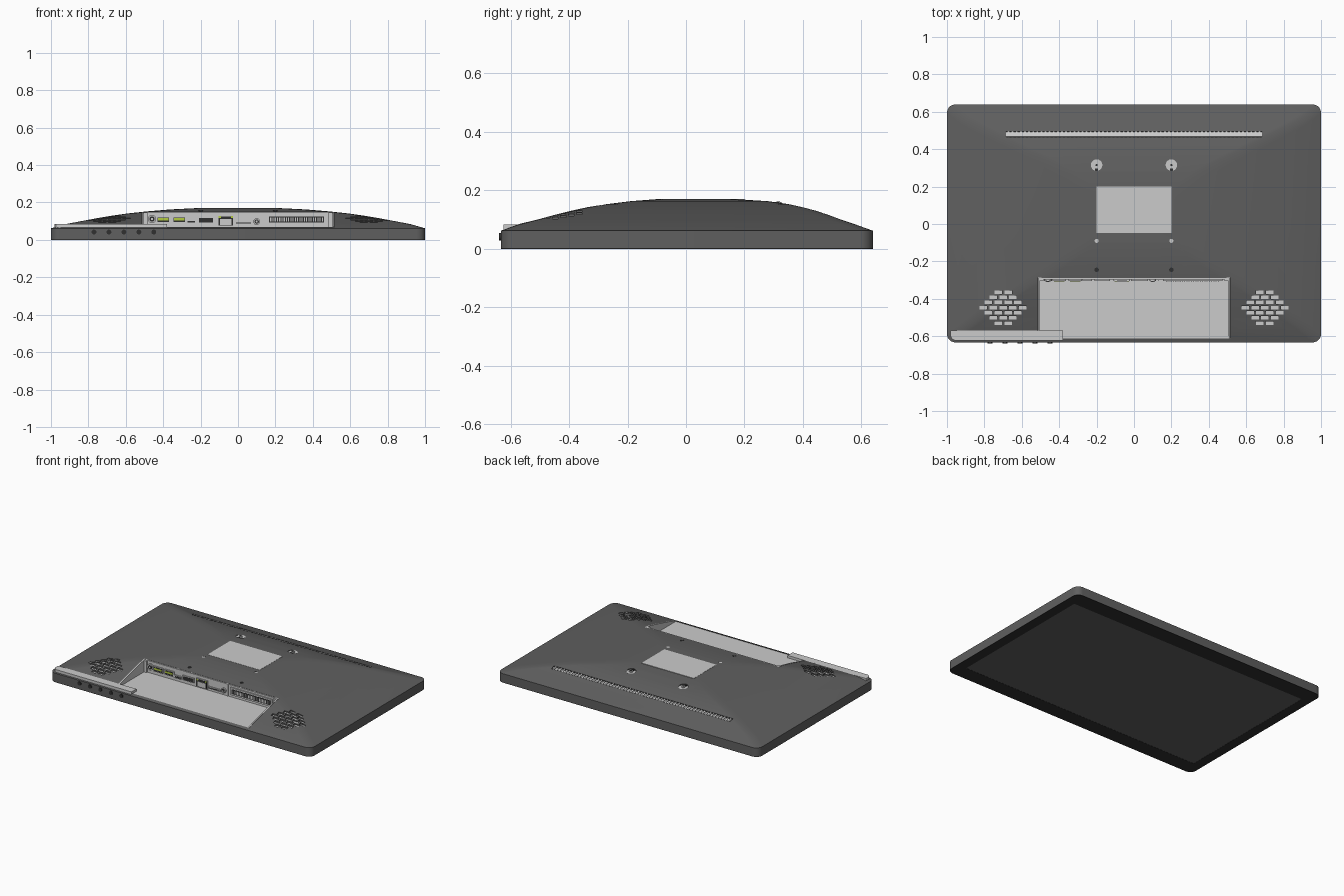
import bpy, bmesh, math
from mathutils import Matrix, Vector

if "Cube" in bpy.data.objects:
    bpy.data.objects.remove(bpy.data.objects["Cube"])

# Back dome levels: height, half width, rear and front y limits
LEVELS = [(.062, 1, -.633, .639), (.085, .92, -.567, .575), (.10, .84, -.505, .53),
          (.115, .76, -.45, .49), (.13, .67, -.39, .445), (.142, .585, -.335, .40),
          (.153, .48, -.27, .35), (.163, .36, -.19, .28), (.17, .22, -.10, .17)]


def material(name, *rgb):
    m = bpy.data.materials.new(name)
    m.diffuse_color = (*rgb, 1)
    m.use_nodes = True
    m.node_tree.nodes["Principled BSDF"].inputs["Base Color"].default_value = m.diffuse_color
    return m


SHELL = material("shell_grey", .115, .115, .115)
DARK = material("bezel_dark", .03, .03, .03)
GREEN = material("port_green", .45, .6, .05)


def finish(name, bm, mat=None):
    bmesh.ops.recalc_face_normals(bm, faces=bm.faces)
    me = bpy.data.meshes.new(name)
    bm.to_mesh(me)
    bm.free()
    me.shade_smooth()
    me.set_sharp_from_angle(angle=math.radians(30))
    ob = bpy.data.objects.new(name, me)
    bpy.context.collection.objects.link(ob)
    if mat:
        me.materials.append(mat)
    return ob


def box(bm, x0, x1, y0, y1, z0, z1, tilt=0):
    c = Vector(((x0 + x1) / 2, (y0 + y1) / 2, (z0 + z1) / 2))
    m = Matrix.Translation(c) @ Matrix.Rotation(tilt, 4, 'X') @ Matrix.Diagonal((x1 - x0, y1 - y0, z1 - z0, 1))
    bmesh.ops.create_cube(bm, size=1, matrix=m)


def cyl(bm, c, r, depth, axis='Z', n=24):
    m = Matrix.Translation(c)
    if axis == 'Y':
        m = m @ Matrix.Rotation(math.pi / 2, 4, 'X')
    bmesh.ops.create_cone(bm, cap_ends=True, segments=n, radius1=r, radius2=r, depth=depth, matrix=m)


def ring(hx, y0, y1, r, z, n=7):
    pts = []
    for k, (cx, cy) in enumerate([(hx - r, y1 - r), (r - hx, y1 - r), (r - hx, y0 + r), (hx - r, y0 + r)]):
        for i in range(n + 1):
            a = math.pi / 2 * (k + i / n)
            pts.append((cx + r * math.cos(a), cy + r * math.sin(a), z))
    return pts


def loft(bm, rings, closed=False):
    vs = [[bm.verts.new(p) for p in r] for r in rings]
    n = len(vs[0])
    for a, b in zip(vs, vs[1:] + vs[:1] if closed else vs[1:]):
        for i in range(n):
            bm.faces.new((a[i], a[(i + 1) % n], b[(i + 1) % n], b[i]))
    if not closed:
        bm.faces.new(vs[0])
        bm.faces.new(vs[-1])


def interp(v, col):
    for a, b in zip(LEVELS, LEVELS[1:]):
        if abs(v) >= abs(b[col]):
            t = (abs(a[col]) - abs(v)) / (abs(a[col]) - abs(b[col]))
            return a[0] + t * (b[0] - a[0])
    return LEVELS[-1][0]


def height(x, y):
    return min(interp(x, 1), interp(y, 2 if y < 0 else 3))


# Shell with domed back
bm = bmesh.new()
loft(bm, [ring(1, -.633, .639, .045, .003)] + [ring(hx, a, b, .045, z) for z, hx, a, b in LEVELS])
shell = finish("back_shell", bm, SHELL)

# Speaker hole positions, keyhole and vent placement
holes = [(s * .7 + (i - (n - 1) / 2) * .053, -.447 + (r - 3) * .0275)
         for s in (-1, 1) for r, n in enumerate((2, 3, 4, 5, 4, 3, 2)) for i in range(n)]
VENT_Y, TILT = .48, -math.atan(.03 / .085)
vent_z = height(0, VENT_Y)

# Cutter for recess, vent, speaker holes and keyholes
bm = bmesh.new()
box(bm, -.515, .515, -.612, -.288, .062, .3)
box(bm, -.685, .685, VENT_Y - .015, VENT_Y + .015, vent_z - .012, vent_z + .012, TILT)
for x, y in holes:
    h = height(x, y)
    box(bm, x - .02, x + .02, y - .0095, y + .0095, h - .014, h + .03)
for x in (-.2, .2):
    cyl(bm, (x, .315, .17), .031, .04)
    cyl(bm, (x, -.09, .18), .011, .04)
    cyl(bm, (x, -.245, .18), .012, .06)
cutter = finish("cutter", bm)
cutter.hide_render = True
mod = shell.modifiers.new("cut", 'BOOLEAN')
mod.object, mod.operation, mod.solver = cutter, 'DIFFERENCE', 'EXACT'
bpy.context.view_layer.objects.active = shell
bpy.ops.object.modifier_apply(modifier="cut")
bpy.data.objects.remove(cutter)
shell.data.set_sharp_from_angle(angle=math.radians(30))

# Front bezel and screen on the underside
bm = bmesh.new()
loft(bm, [ring(1, -.633, .639, .045, .003), ring(1, -.633, .639, .045, 0),
          ring(.932, -.528, .528, .003, 0), ring(.932, -.528, .528, .003, .003)], closed=True)
finish("front_bezel", bm, DARK)
bm = bmesh.new()
box(bm, -.932, .932, -.528, .528, .001, .0028)
finish("screen", bm, SHELL)

# Recess lining: floor, back wall, side walls following the dome
bm = bmesh.new()
box(bm, -.514, .514, -.611, -.289, .061, .067)
finish("recess_floor", bm)
bm = bmesh.new()
box(bm, -.514, .514, -.296, -.285, .064, .149)
box(bm, .127, .133, -.302, -.295, .067, .148)
for s in (-1, 1):
    a, b = sorted((s * .485, s * .512))
    box(bm, a, b, -.306, -.295, .067, .147)
finish("port_wall", bm)
bm = bmesh.new()
ys = [-.611, -.567, -.505, -.45, -.39, -.335, -.289]
outline = [(-.289, .064), (-.611, .064)] + [(y, height(.515, y) + .001) for y in ys]
for s in (-1, 1):
    va = [bm.verts.new((s * .5145, y, z)) for y, z in outline]
    vb = [bm.verts.new((s * .506, y, z)) for y, z in outline]
    n = len(outline)
    for i in range(n):
        bm.faces.new((va[i], va[(i + 1) % n], vb[(i + 1) % n], vb[i]))
    bm.faces.new(va)
    bm.faces.new(vb)
finish("recess_sides", bm)

# Ports: light housings, dark openings, green tongues
shells, darks, greens = bmesh.new(), bmesh.new(), bmesh.new()
W = -.296
for x, z, w, h in [(-.40, .108, .072, .036), (-.315, .108, .072, .036), (-.25, .097, .052, .02),
                   (-.17, .105, .085, .032), (-.065, .102, .088, .058), (.03, .09, .09, .014)]:
    box(shells, x - w / 2, x + w / 2, W - .008, W + .002, z - h / 2, z + h / 2)
    g = .005
    box(darks, x - w / 2 + g, x + w / 2 - g, W - .009, W, z - h / 2 + g, z + h / 2 - g)
    if x < -.3:
        box(greens, x - .028, x + .028, W - .0105, W, z - .003, z + .008)
for x in (-.098, -.032):
    box(greens, x - .006, x + .006, W - .0105, W, .118, .127)
box(shells, -.095, -.035, W - .011, W, .08, .112)
for x, z, r in [(-.46, .112, .022), (.10, .098, .018)]:
    cyl(shells, (x, W - .004, z), r, .012, 'Y')
    cyl(darks, (x, W - .006, z), r * .65, .011, 'Y')
    cyl(shells, (x, W - .008, z), r * .3, .012, 'Y', 12)
finish("port_housings", shells)
finish("port_openings", darks, DARK)
finish("port_tongues", greens, GREEN)

# Expansion slot with contact ribs
bm = bmesh.new()
box(bm, .155, .472, W - .008, W + .002, .084, .136)
for i in range(24):
    x = .175 + i * .012
    box(bm, x - .003, x + .003, W - .0115, W, .099, .121)
finish("expansion_slot", bm)
bm = bmesh.new()
box(bm, .166, .461, W - .0095, W, .094, .126)
finish("expansion_slot_opening", bm, DARK)

# Button strip on the lower corner, and round buttons on the front edge
bm = bmesh.new()
pts = [(-.98, -.60), (-.972, -.616), (-.955, -.624), (-.38, -.624), (-.38, -.57), (-.98, -.57)]
top = [bm.verts.new((x, y, .084)) for x, y in pts]
low = [bm.verts.new((x, y, .055)) for x, y in pts]
for i in range(6):
    j = (i + 1) % 6
    bm.faces.new((low[i], low[j], top[j], top[i]))
bm.faces.new(top)
bm.faces.new(low)
finish("button_strip", bm)
bm = bmesh.new()
for i in range(5):
    cyl(bm, (-.77 + i * .08, -.629, .042), .013, .02, 'Y')
finish("buttons", bm, DARK)

# Label plate, speaker mesh, vent ribs and mounting points
bm = bmesh.new()
box(bm, -.2, .2, -.048, .2, .162, .171)
finish("label_plate", bm)
bm = bmesh.new()
for x, y in holes:
    h = height(x, y)
    box(bm, x - .0205, x + .0205, y - .01, y + .01, h - .018, h - .007)
finish("speaker_mesh", bm)
bm = bmesh.new()
box(bm, -.685, .685, VENT_Y - .0155, VENT_Y + .0155, vent_z - .016, vent_z - .008, TILT)
for i in range(62):
    x = -.671 + i * .022
    box(bm, x - .005, x + .005, VENT_Y - .015, VENT_Y + .015, vent_z - .01, vent_z - .001, TILT)
finish("vent_grille", bm)
bm = bmesh.new()
for x in (-.2, .2):
    cyl(bm, (x, .315, .15), .0312, .008)
    cyl(bm, (x, .315, .155), .012, .012)
    cyl(bm, (x, -.09, .164), .0112, .01)
finish("mount_points", bm)
bm = bmesh.new()
for x in (-.2, .2):
    cyl(bm, (x, .315, .157), .006, .01)
    box(bm, x - .008, x + .008, .283, .298, .15, .16)
    cyl(bm, (x, -.245, .148), .0122, .01)
finish("mount_screws", bm, DARK)
